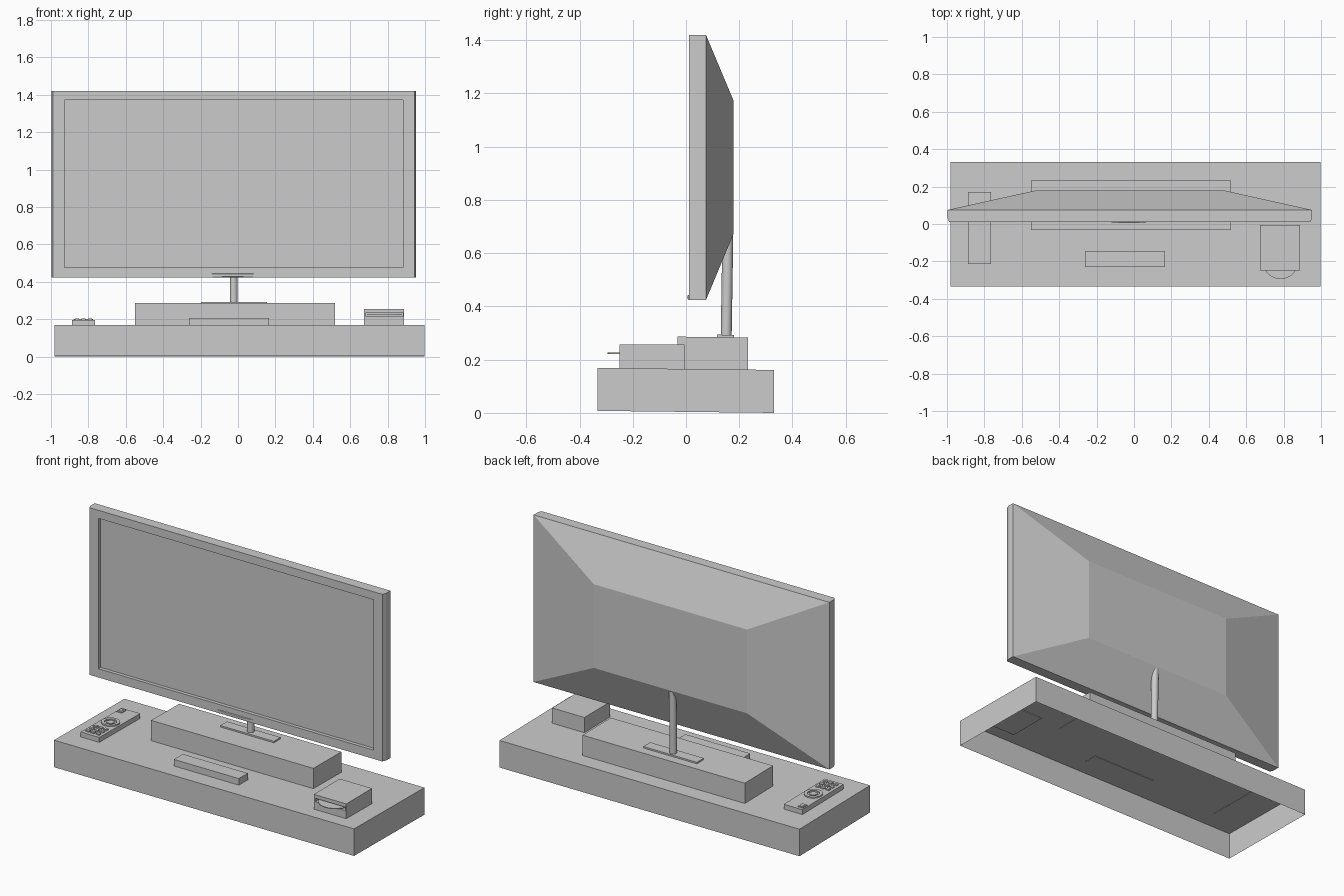
import bpy, bmesh, math
from mathutils import Matrix, Vector

cube = bpy.data.objects.get("Cube")
if cube:
    bpy.data.objects.remove(cube, do_unlink=True)

grey = bpy.data.materials.new("plain grey")
grey.use_nodes = True
color = (0.6, 0.6, 0.6, 1)
grey.diffuse_color = color
grey.node_tree.nodes["Principled BSDF"].inputs["Base Color"].default_value = color

TILT = 0.0113  # slight drop of the furniture towards the back


def finish(name, bm, tilt=False, recalc=True):
    if recalc:
        bmesh.ops.recalc_face_normals(bm, faces=bm.faces)
    if tilt:
        for v in bm.verts:
            v.co.z -= TILT * v.co.y
    mesh = bpy.data.meshes.new(name)
    bm.to_mesh(mesh)
    bm.free()
    mesh.materials.append(grey)
    obj = bpy.data.objects.new(name, mesh)
    bpy.context.collection.objects.link(obj)
    return obj


def shell(name, rings, tilt=False):
    """Rectangles (x0, x1, z0, z1, y) joined front to back, with end caps."""
    bm = bmesh.new()
    loops = [[bm.verts.new(c) for c in ((x0, y, z0), (x1, y, z0), (x1, y, z1), (x0, y, z1))]
             for x0, x1, z0, z1, y in rings]
    for a, b in zip(loops, loops[1:]):
        for i in range(4):
            j = (i + 1) % 4
            bm.faces.new((a[i], a[j], b[j], b[i]))
    bm.faces.new(loops[0])
    bm.faces.new(loops[-1][::-1])
    return finish(name, bm, tilt)


def box(name, x0, x1, y0, y1, z0, z1, tilt=True):
    return shell(name, [(x0, x1, z0, z1, y0), (x0, x1, z0, z1, y1)], tilt)


def smooth(obj):
    bpy.ops.object.select_all(action='DESELECT')
    obj.select_set(True)
    bpy.context.view_layer.objects.active = obj
    bpy.ops.object.shade_smooth_by_angle(angle=math.radians(40))


def rod(name, start, end, radius, sides=32):
    start, end = Vector(start), Vector(end)
    axis = end - start
    bm = bmesh.new()
    place = Matrix.Translation((start + end) / 2) @ axis.to_track_quat('Z', 'Y').to_matrix().to_4x4()
    bmesh.ops.create_cone(bm, cap_ends=True, segments=sides, radius1=radius,
                          radius2=radius, depth=axis.length, matrix=place)
    smooth(finish(name, bm))


# Cabinet, open underneath
cabinet = box("cabinet", -0.98, 0.998, -0.333, 0.331, 0.0038, 0.165)
bm = bmesh.new()
bm.from_mesh(cabinet.data)
bm.faces.ensure_lookup_table()
bottom = min(bm.faces, key=lambda f: f.calc_center_median().z)
bmesh.ops.delete(bm, geom=[bottom], context='FACES_ONLY')
bm.to_mesh(cabinet.data)
bm.free()

# Boxes on the cabinet
box("riser", -0.551, 0.519, -0.032, 0.233, 0.163, 0.286)
box("front_bar", -0.262, 0.166, -0.23, -0.144, 0.163, 0.204)

# Screen housing: recessed panel, bezel, side chamfers and tapered back
MID = -0.0225


def centred(half, z0, z1, y):
    return (MID - half, MID + half, z0, z1, y)


shell("television", [
    centred(0.906, 0.476, 1.372, 0.033),
    centred(0.906, 0.476, 1.372, 0.012),
    centred(0.966, 0.424, 1.42, 0.012),
    centred(0.975, 0.424, 1.42, 0.035),
    centred(0.975, 0.424, 1.42, 0.075),
    centred(0.505, 0.673, 1.172, 0.179),
])
shell("sensor_bump", [
    (-0.075, 0.02, 0.428, 0.441, 0.006),
    (-0.15, 0.094, 0.424, 0.444, 0.0115),
    (-0.15, 0.094, 0.424, 0.444, 0.02),
])

# Stand
box("stand_foot", -0.198, 0.155, 0.116, 0.18, 0.28, 0.295)
rod("stand_post", (MID, 0.151, 0.285), (MID, 0.157, 0.665), 0.0205)

# Disc player with a slot and a disc half out
PX0, PX1, PZ0, PZ1 = 0.674, 0.888, 0.16, 0.256
slot = (0.684, 0.882, 0.215, 0.235)
shell("disc_player", [
    (*slot, -0.09),
    (*slot, -0.249),
    (PX0, PX1, PZ0, PZ1, -0.249),
    (PX0, PX1, PZ0, PZ1, -0.006),
])
rod("disc", (0.783, -0.2, 0.222), (0.783, -0.2, 0.226), 0.094, 48)

# Remote control
box("remote_body", -0.888, -0.765, -0.214, 0.172, 0.163, 0.194)
box("remote_power_button", -0.88, -0.848, 0.115, 0.156, 0.19, 0.199)
box("remote_power_cap", -0.873, -0.857, 0.124, 0.148, 0.195, 0.201)
for row in range(3):
    for col in range(3):
        x, y = -0.86 + col * 0.034, -0.183 + row * 0.036
        box(f"remote_key_{row}_{col}", x - 0.011, x + 0.011, y - 0.009, y + 0.009, 0.19, 0.201)

# Navigation ring and its centre button
RING = Vector((-0.826, -0.02, 0))
bm = bmesh.new()
profile = [bm.verts.new(RING + Vector((r, 0, z)))
           for r, z in ((0.033, 0.19), (0.033, 0.202), (0.051, 0.202), (0.051, 0.19))]
edges = [bm.edges.new((profile[i], profile[(i + 1) % 4])) for i in range(4)]
bmesh.ops.spin(bm, geom=profile + edges, cent=RING, axis=(0, 0, 1),
               angle=math.tau, steps=32, use_merge=True)
bmesh.ops.remove_doubles(bm, verts=bm.verts, dist=0.0001)
smooth(finish("remote_ring", bm, tilt=True))
rod("remote_ring_button", RING + Vector((0, 0, 0.19)), RING + Vector((0, 0, 0.2)), 0.021, 24)
